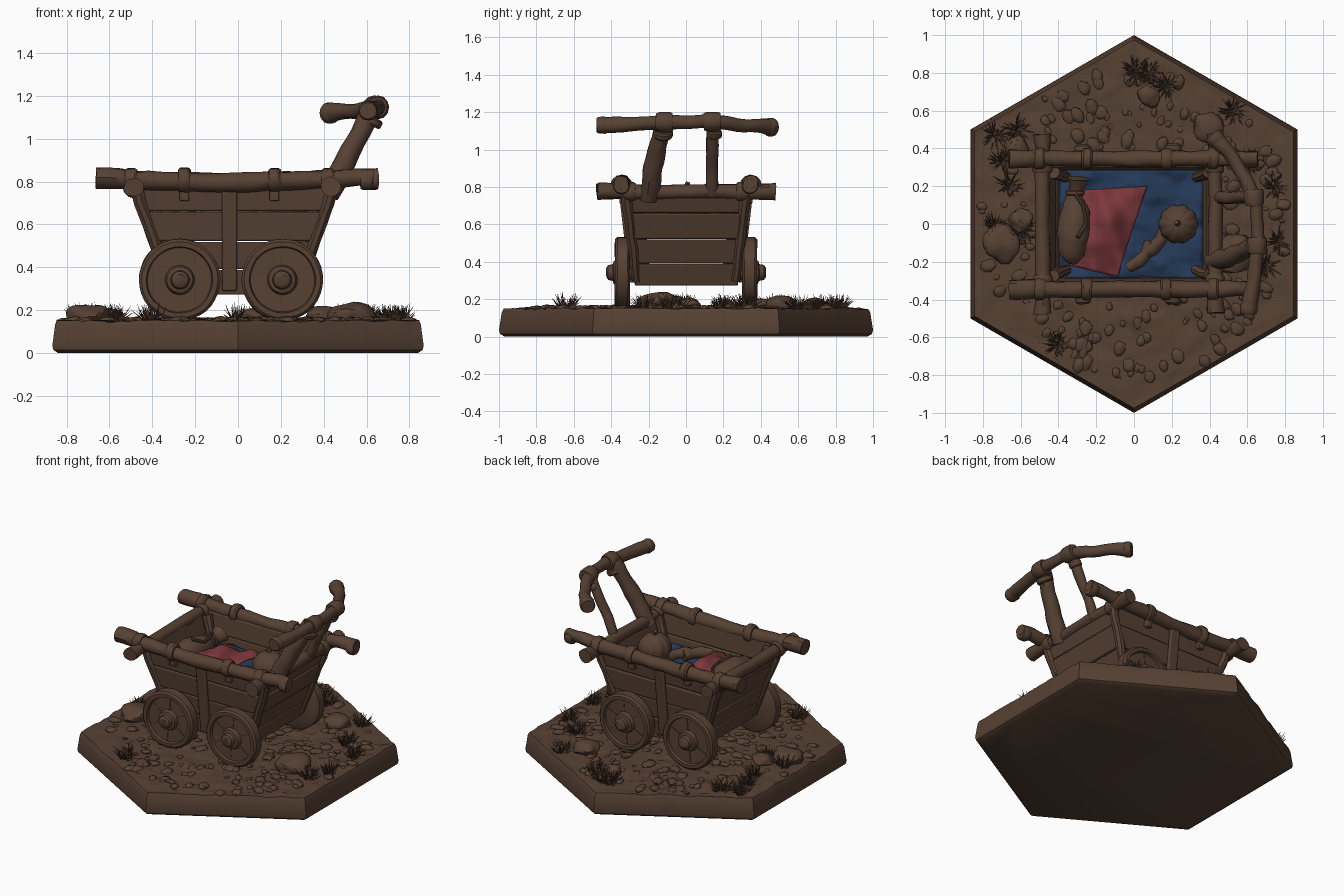
import bpy, bmesh, math, random
from mathutils import Vector, Matrix, noise

random.seed(4)
if "Cube" in bpy.data.objects:
    bpy.data.objects.remove(bpy.data.objects["Cube"])
made = []


def material(name, rgb):
    m = bpy.data.materials.new(name)
    m.use_nodes = True
    m.diffuse_color = (*rgb, 1)
    m.node_tree.nodes["Principled BSDF"].inputs["Base Color"].default_value = (*rgb, 1)
    return m


BROWN = material("weathered brown", (0.095, 0.053, 0.033))
BLUE = material("blue cloth", (0.018, 0.042, 0.1))
RED = material("red cloth", (0.2, 0.038, 0.043))


def finish(bm, name, mat=BROWN, rough=0.0, freq=9, bevel=0.0):
    """Turn a bmesh into an object, optionally roughened by noise."""
    bmesh.ops.recalc_face_normals(bm, faces=bm.faces)
    for v in bm.verts:
        v.co += noise.noise_vector(v.co * freq) * rough
    mesh = bpy.data.meshes.new(name)
    bm.to_mesh(mesh)
    bm.free()
    mesh.materials.append(mat)
    ob = bpy.data.objects.new(name, mesh)
    bpy.context.collection.objects.link(ob)
    if bevel:
        mod = ob.modifiers.new("worn edges", "BEVEL")
        mod.width, mod.segments = bevel, 2
    made.append(ob)
    return ob


def loft(name, rings, mat=BROWN, closed=True, **kw):
    """Skin a list of equal rings; closed rings get end caps."""
    bm = bmesh.new()
    rows = [[bm.verts.new(p) for p in r] for r in rings]
    n = len(rows[0])
    for a, b in zip(rows, rows[1:]):
        for i in range(n if closed else n - 1):
            j = (i + 1) % n
            bm.faces.new((a[i], a[j], b[j], b[i]))
    if closed:
        bm.faces.new(rows[0])
        bm.faces.new(rows[-1])
    return finish(bm, name, mat, **kw)


def circle(r, n):
    return [(r * math.cos(math.tau * i / n), r * math.sin(math.tau * i / n)) for i in range(n)]


def log(name, pts, radii, sides=12, steps=6, rough=0.01, **kw):
    """Round timber or rope swept along points."""
    pts = [Vector(p) for p in pts]
    path = []
    for k in range(len(pts) - 1):
        for s in range(steps):
            t = s / steps
            path.append((pts[k].lerp(pts[k + 1], t), radii[k] * (1 - t) + radii[k + 1] * t))
    path.append((pts[-1], radii[-1]))
    rings = []
    for k, (p, r) in enumerate(path):
        d = path[min(k + 1, len(path) - 1)][0] - path[max(k - 1, 0)][0]
        q = d.to_track_quat("Z", "Y")
        rings.append([p + q @ Vector((x, y, 0)) for x, y in circle(r, sides)])
    return loft(name, rings, rough=rough, **kw)


def collar(name, centre, axis, r, half):
    c, a = Vector(centre), Vector(axis).normalized()
    return log(name, [c - a * half, c - a * half * 0.6, c + a * half * 0.6, c + a * half],
               [r * 0.86, r, r, r * 0.86], steps=1, rough=0.006)


def stone(name, loc, size, squash=0.6):
    bm = bmesh.new()
    bmesh.ops.create_icosphere(bm, subdivisions=3, radius=1)
    for v in bm.verts:
        v.co *= 1 + 0.3 * noise.noise(v.co * 1.3 + Vector(loc) * 9)
        v.co = Vector((v.co.x * size, v.co.y * size, v.co.z * size * squash)) + Vector(loc)
    return finish(bm, name)


# Hexagonal ground slab with an uneven top
def hex_ring(scale, z, bump=0.0, per=20):
    corners = [Vector((math.sin(i * math.pi / 3), math.cos(i * math.pi / 3), 0)) for i in range(6)]
    ring = []
    for i in range(6):
        for s in range(per):
            p = corners[i].lerp(corners[(i + 1) % 6], s / per) * scale
            p.z = z + bump * (noise.noise(p * 9) + 0.8 * noise.noise(p * 23) + 0.5 * noise.noise(p * 45))
            ring.append(p)
    return ring


slab = [hex_ring(0.97, 0), hex_ring(0.995, 0.015), hex_ring(1, 0.035), hex_ring(0.985, 0.13, 0.004)]
slab += [hex_ring(0.975 - 0.95 * k / 40, 0.15, 0.011) for k in range(41)]
loft("ground_slab", slab)

# Stones and pebbles
for x, y, s in [(-0.7, -0.1, 0.1), (0.39, 0.51, 0.08), (0.53, -0.16, 0.11), (-0.6, 0.02, 0.06),
                (0.08, 0.68, 0.06), (-0.62, 0.4, 0.06)]:
    stone("boulder", (x, y, 0.17), s)
bm = bmesh.new()
for _ in range(260):
    a, d = random.uniform(0, math.tau), 0.82 * math.sqrt(random.random())
    s = random.uniform(0.012, 0.035)
    m = Matrix.Translation((d * math.cos(a), d * math.sin(a), 0.152)) @ Matrix.Rotation(a, 4, "Z")
    bmesh.ops.create_icosphere(bm, subdivisions=2, radius=1, matrix=m @ Matrix.Diagonal((s * 1.3, s, s * 0.5, 1)))
finish(bm, "pebbles", rough=0.008, freq=30)

# Grass tufts
bm = bmesh.new()
tufts = [(0, 0.82), (0.08, 0.8), (0.17, 0.73), (0.52, 0.6), (0.74, 0.19), (0.76, -0.09), (0.7, -0.22),
         (-0.74, 0.47), (-0.62, 0.5), (-0.7, 0.33), (-0.74, -0.02), (-0.58, -0.04), (-0.4, -0.64),
         (-0.66, 0.2), (0.6, 0.32)]
for x, y in tufts:
    for _ in range(60):
        a, lean, h = random.uniform(0, math.tau), random.uniform(0.1, 1.1), random.uniform(0.05, 0.095)
        off = random.uniform(0, 0.035)
        m = (Matrix.Translation((x + off * math.cos(a), y + off * math.sin(a), 0.145))
             @ Matrix.Rotation(a, 4, "Z") @ Matrix.Rotation(lean, 4, "Y") @ Matrix.Translation((0, 0, h / 2)))
        bmesh.ops.create_cone(bm, cap_ends=False, segments=3, radius1=0.005, radius2=0.0005, depth=h, matrix=m)
finish(bm, "grass_tufts")


# Flared plank body
def section(z):
    t = (z - 0.27) / 0.51
    return -0.32 - 0.17 * t, 0.28 + 0.18 * t, 0.275 + 0.06 * t


def rect(x0, x1, y0, y1, z):
    return [(x0, y0, z), (x1, y0, z), (x1, y1, z), (x0, y1, z)]


THICK = 0.035
levels = [0.27, 0.39, 0.52, 0.66, 0.79]
for lo, hi in zip(levels, levels[1:]):
    zs = (lo + 0.002, hi - 0.002)
    for s in (-1, 1):
        out = random.uniform(-0.006, 0.006)
        side, end = [], []
        for z in zs:
            x0, x1, hy = section(z)
            side.append(rect(x0, x1, s * (hy + out), s * (hy + out - THICK), z))
            x = (x1 if s > 0 else x0) + out
            end.append(rect(x, x - s * THICK, -hy + 0.01, hy - 0.01, z))
        loft("side_plank", side, bevel=0.007)
        loft("end_plank", end, bevel=0.007)
x0, x1, hy = section(0.28)
loft("cart_floor", [rect(x0 + 0.01, x1 - 0.01, -hy + 0.01, hy - 0.01, z) for z in (0.275, 0.31)], bevel=0.006)

# Upright battens on the side and end walls, and corner posts
for s in (-1, 1):
    for x in (-0.04,):
        loft("side_batten", [rect(x - 0.035, x + 0.035, s * section(z)[2], s * (section(z)[2] + 0.025), z)
                             for z in (0.29, 0.78)], bevel=0.007)
    for e in (0, 1):
        d = -1 if e == 0 else 1
        for nm, inset in (("corner_post", 0.012), ("inner_post", 0.065)):
            lo, hi = section(0.3), section(0.78)
            log(nm, [(lo[e] - d * inset, s * (lo[2] - inset), 0.3), (hi[e] - d * inset, s * (hi[2] - inset), 0.78)],
                [0.027, 0.03], sides=8)

# Top rails, cross beams and their bindings
for s, end in ((-1, 0.63), (1, 0.66)):
    y = s * 0.345
    log("side_rail", [(-0.66, y, 0.815), (-0.55, y, 0.815), (-0.5, y, 0.805), (0, y, 0.795),
                      (0.45, y, 0.81), (end, y, 0.825)], [0.052, 0.05, 0.043, 0.043, 0.043, 0.036])
    for x, r in ((-0.25, 0.058), (0.17, 0.056), (0.42, 0.058), (-0.5, 0.058), (end - 0.03, 0.045)):
        collar("rail_binding", (x, y, 0.805), (1, 0, 0), r, 0.028)
    for x in (-0.25, 0.17):
        loft("rail_strap", [rect(x - 0.022, x + 0.022, s * 0.32, s * 0.355, z) for z in (0.71, 0.8)], bevel=0.006)
for x, z in ((-0.485, 0.775), (0.43, 0.775)):
    log("cross_beam", [(x, -0.475, z), (x, -0.38, z), (x, 0.38, z), (x, 0.475, z)], [0.046, 0.04, 0.038, 0.044])
    for s in (-1, 1):
        collar("beam_binding", (x, s * 0.3, z), (0, 1, 0), 0.052, 0.03)

# Push handle
log("handle_post_right", [(0.42, -0.2, 0.74), (0.5, -0.175, 0.9), (0.63, -0.12, 1.15)], [0.054, 0.05, 0.045])
log("handle_post_left", [(0.43, 0.14, 0.76), (0.5, 0.14, 0.9), (0.62, 0.14, 1.14)], [0.034, 0.03, 0.035])
log("handle_bar", [(0.43, 0.455, 1.12), (0.5, 0.38, 1.125), (0.59, 0.25, 1.14), (0.645, 0.1, 1.15),
                   (0.655, -0.1, 1.15), (0.635, -0.3, 1.135), (0.605, -0.46, 1.13)],
    [0.045, 0.035, 0.035, 0.036, 0.036, 0.036, 0.045], steps=4)
collar("handle_knob", (0.43, 0.455, 1.12), (-0.6, 0.7, 0), 0.048, 0.025)
collar("handle_knob", (0.607, -0.45, 1.13), (0, 1, 0), 0.047, 0.028)
for y, x in ((-0.115, 0.652), (0.14, 0.635)):
    collar("handle_binding", (x, y, 1.148), (0.1 * y, -1, 0), 0.053, 0.045)
    collar("post_binding", (x - 0.03, y * 1.08, 1.085), (0.5, 0, 1), 0.052 if y < 0 else 0.042, 0.02)

# Wheels with raised rims and hubs, on two axles
profile = [(0.17, 0), (0.19, 0.012), (0.19, 0.068), (0.178, 0.08), (0.155, 0.08), (0.15, 0.06), (0.07, 0.06),
           (0.062, 0.085), (0.045, 0.09), (0.04, 0.115), (0.025, 0.125)]
for x in (-0.272, 0.207):
    for s in (-1, 1):
        loft("wheel", [[(x + a, s * (0.3 + d), 0.342 + b) for a, b in circle(r, 36)] for r, d in profile], rough=0.004)
        for k in range(3):
            a = math.radians(25 + 60 * k)
            c = Vector((math.cos(a), 0, math.sin(a)))
            n = Vector((-c.z, 0, c.x)) * 0.003
            hub = Vector((x, s * 0.357, 0.342))
            loft("wheel_board_seam", [[hub + c * e * 0.15 + n * w + Vector((0, s * d, 0))
                                       for w, d in ((-1, 0), (1, 0), (1, 0.007), (-1, 0.007))] for e in (-1, 1)])
    log("axle", [(x, -0.34, 0.342), (x, 0.34, 0.342)], [0.035, 0.035])


# Cloth in the cart
def cloth(name, corners, height, mat, n=32):
    a, b, c, d = [Vector((*p, 0)) for p in corners]
    rows = []
    for i in range(n + 1):
        row = []
        for j in range(n + 1):
            u, v = i / n, j / n
            p = a.lerp(b, u).lerp(d.lerp(c, u), v)
            p.z = height(p, u, v)
            row.append(p)
        rows.append(row)
    ob = loft(name, rows, mat, closed=False)
    ob.modifiers.new("thickness", "SOLIDIFY").thickness = 0.012


cloth("blue_blanket", [(-0.4, 0.29), (0.365, 0.29), (0.365, -0.29), (-0.4, -0.29)],
      lambda p, u, v: 0.61 + 0.04 * noise.noise(p * 7) + 0.015 * noise.noise(p * 18), BLUE)
cloth("red_blanket", [(-0.27, 0.18), (0.07, 0.2), (-0.09, -0.28), (-0.34, -0.22)],
      lambda p, u, v: 0.655 + 0.07 * math.sin(math.pi * u) * math.sin(math.pi * v)
      + 0.02 * noise.noise(p * 9) + 0.012 * math.sin(p.x * 38 + p.y * 12), RED)

# Ribbed gourd
rings = []
for k in range(1, 16):
    a = math.pi * k / 16
    ring = []
    for i in range(60):
        t = math.tau * i / 60
        r = 0.105 * math.sin(a) * (0.94 + 0.07 * abs(math.cos(5 * t)))
        ring.append((0.235 + r * math.cos(t), r * math.sin(t), 0.71 + 0.095 * math.cos(a)))
    rings.append(ring)
loft("ribbed_gourd", rings)
log("gourd_stalk", [(0.235, 0, 0.79), (0.225, 0.01, 0.825)], [0.018, 0.012], sides=8, rough=0.002)

# Tied sack, rope and a pair of boots
log("sack", [(-0.33, -0.2, 0.66), (-0.33, -0.16, 0.67), (-0.32, -0.06, 0.67), (-0.31, 0.06, 0.675),
             (-0.31, 0.14, 0.68), (-0.31, 0.17, 0.68), (-0.3, 0.24, 0.69)],
    [0.03, 0.07, 0.095, 0.08, 0.045, 0.035, 0.055], steps=3, sides=18, rough=0.015)
collar("sack_tie", (-0.31, 0.165, 0.68), (0, 1, 0), 0.048, 0.014)
log("sack_rope", [(-0.31, 0.16, 0.73), (-0.27, 0.1, 0.74), (-0.25, 0, 0.74), (-0.3, -0.07, 0.775)],
    [0.01, 0.01, 0.01, 0.01], sides=8, rough=0.006)
for x, y in ((-0.03, -0.2), (0.05, -0.13)):
    log("boot", [(x, y - 0.03, 0.65), (x + 0.05, y, 0.66), (x + 0.09, y + 0.04, 0.655), (x + 0.12, y + 0.1, 0.65)],
        [0.03, 0.038, 0.032, 0.036], steps=3)

# Smooth shading with sharp edges kept
bpy.ops.object.select_all(action="DESELECT")
for ob in made:
    ob.select_set(True)
bpy.context.view_layer.objects.active = made[0]
bpy.ops.object.shade_smooth_by_angle(angle=math.radians(35))
